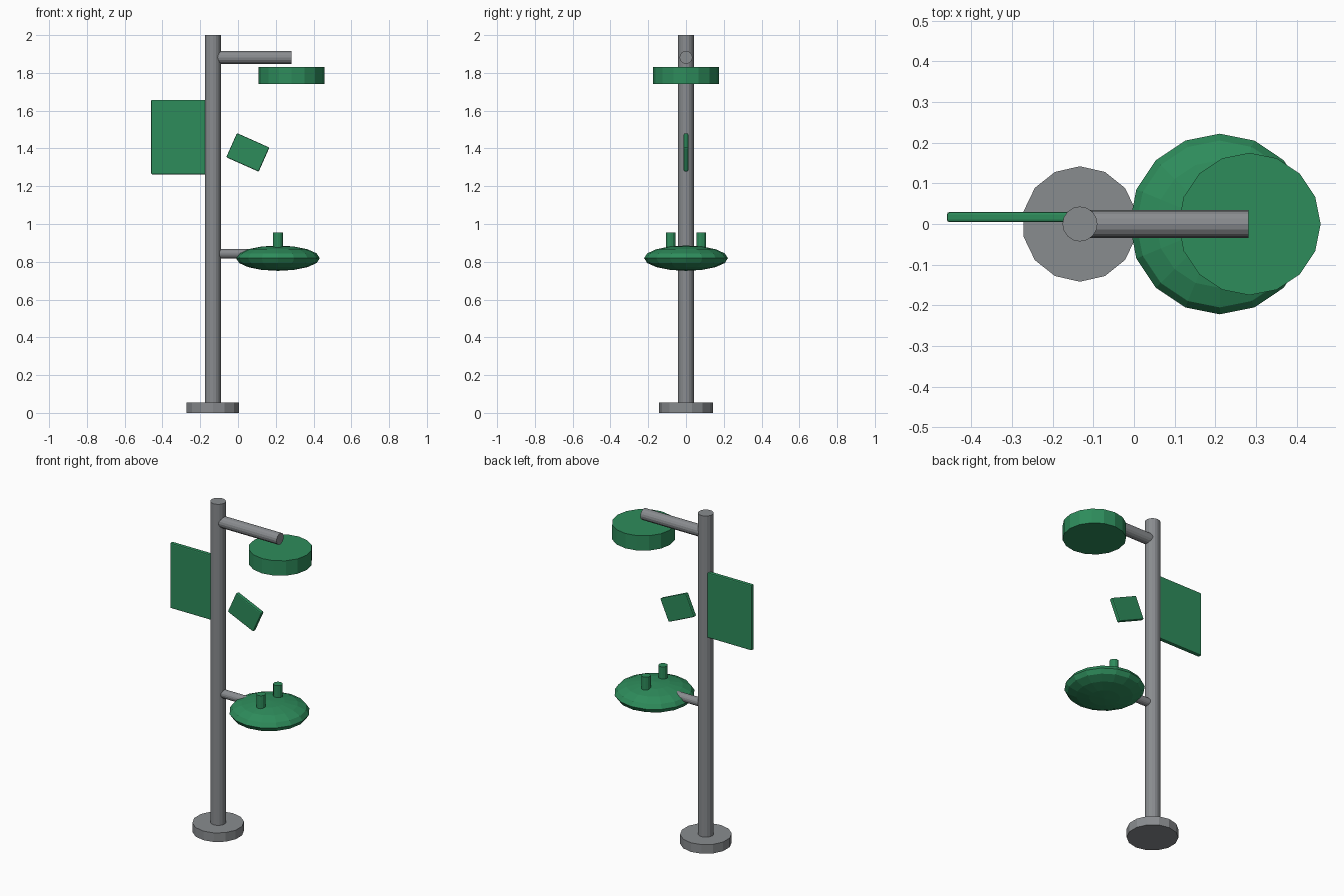
import bpy
import math

cube = bpy.data.objects.get("Cube")
if cube:
    bpy.data.objects.remove(cube, do_unlink=True)


def material(name, rgb):
    m = bpy.data.materials.new(name)
    m.use_nodes = True
    m.diffuse_color = (*rgb, 1)
    m.node_tree.nodes["Principled BSDF"].inputs["Base Color"].default_value = (*rgb, 1)
    return m


GREY = material("steel grey", (0.25, 0.262, 0.275))
GREEN = material("sea green", (0.027, 0.262, 0.105))


def finish(name, mat):
    obj = bpy.context.object
    obj.name = obj.data.name = name
    obj.data.materials.append(mat)
    return obj


def post(name, mat, x, y, z0, z1, radius, sides):
    """Upright cylinder between two heights."""
    bpy.ops.mesh.primitive_cylinder_add(
        vertices=sides, radius=radius, depth=z1 - z0, location=(x, y, (z0 + z1) / 2))
    return finish(name, mat)


def arm(name, x0, x1, z, radius):
    """Horizontal cylinder along x."""
    bpy.ops.mesh.primitive_cylinder_add(
        vertices=16, radius=radius, depth=x1 - x0,
        location=((x0 + x1) / 2, 0, z), rotation=(0, math.pi / 2, 0))
    return finish(name, GREY)


def plate(name, x, y, z, width, height, tilt=0):
    """Thin upright board with softened edges."""
    bpy.ops.mesh.primitive_cube_add(size=1, location=(x, y, z))
    obj = finish(name, GREEN)
    for v in obj.data.vertices:
        v.co.x *= width
        v.co.y *= 0.025
        v.co.z *= height
    obj.rotation_euler.y = math.radians(tilt)
    bevel = obj.modifiers.new("soft edges", "BEVEL")
    bevel.width = 0.006
    bevel.segments = 2
    return obj


POLE_X = -0.133

# Upright and foot
post("base", GREY, POLE_X, 0, 0, 0.055, 0.142, 14)
post("pole", GREY, POLE_X, 0, 0.03, 2.0, 0.043, 16)

# Lamp on its arm
arm("lamp_arm", POLE_X, 0.282, 1.882, 0.034)
post("lamp", GREEN, 0.284, 0, 1.74, 1.83, 0.175, 16)

# Boards
plate("sign_panel", -0.295, 0.017, 1.46, 0.33, 0.395)
plate("small_tag", 0.052, 0, 1.379, 0.188, 0.14, 24)

# Flattened dish with two pegs
arm("dish_arm", POLE_X, 0.15, 0.843, 0.025)
bpy.ops.mesh.primitive_uv_sphere_add(segments=16, ring_count=8, radius=1, location=(0.211, 0, 0.819))
dish = finish("dish", GREEN)
dish.scale = (0.222, 0.222, 0.067)
for side, y in (("front", -0.081), ("back", 0.081)):
    post(side + "_peg", GREEN, 0.211, y, 0.85, 0.955, 0.026, 12)
